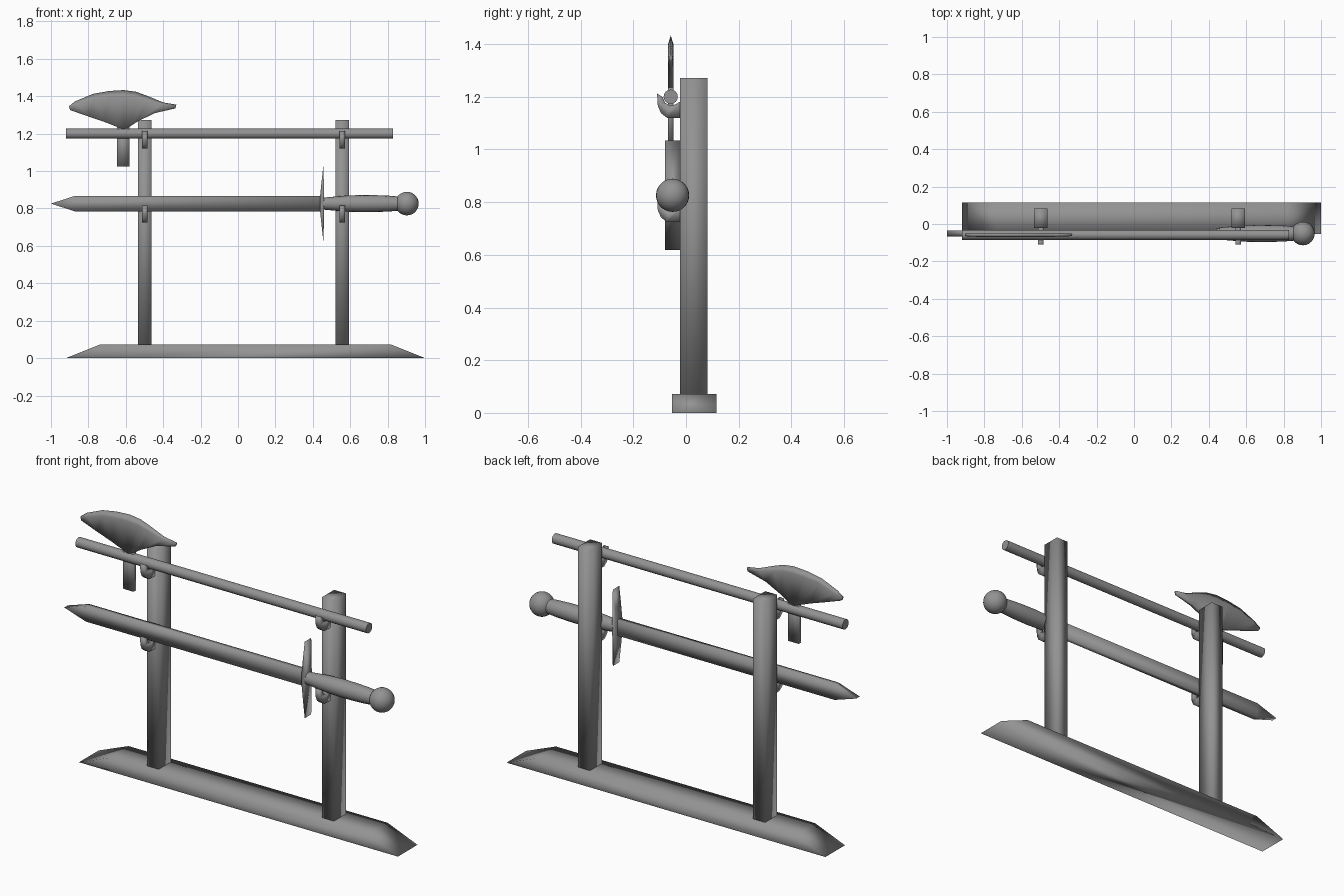
import bpy, bmesh, math
from mathutils import Vector, Matrix

if "Cube" in bpy.data.objects:
    bpy.data.objects.remove(bpy.data.objects["Cube"])

# Dark grey shared by every part
GREY = bpy.data.materials.new("dark_grey")
GREY.diffuse_color = (0.29, 0.29, 0.29, 1)
GREY.use_nodes = True
GREY.node_tree.nodes["Principled BSDF"].inputs["Base Color"].default_value = GREY.diffuse_color


def finish(name, bm, angle=None):
    """Turn a bmesh into an object; angle=None means fully smooth shading."""
    bmesh.ops.recalc_face_normals(bm, faces=bm.faces)
    me = bpy.data.meshes.new(name)
    bm.to_mesh(me)
    bm.free()
    me.materials.append(GREY)
    ob = bpy.data.objects.new(name, me)
    bpy.context.collection.objects.link(ob)
    bpy.ops.object.select_all(action='DESELECT')
    ob.select_set(True)
    bpy.context.view_layer.objects.active = ob
    if angle is None:
        bpy.ops.object.shade_smooth()
    else:
        bpy.ops.object.shade_smooth_by_angle(angle=math.radians(angle))
    return ob


def prism(name, points, start, end, axis='Y', angle=None):
    """Extrude an (x, z) profile along y, or a (y, z) profile along x."""
    bm = bmesh.new()
    place = (lambda a, b, d: (a, d, b)) if axis == 'Y' else (lambda a, b, d: (d, a, b))
    face = bm.faces.new([bm.verts.new(place(a, b, start)) for a, b in points])
    ext = bmesh.ops.extrude_face_region(bm, geom=[face])
    # keep the starting cap so the prism is closed
    if not face.is_valid:
        bm.faces.new([v for v in bm.verts][:len(points)])
    moved = [g for g in ext['geom'] if isinstance(g, bmesh.types.BMVert)]
    bmesh.ops.translate(bm, verts=moved, vec=place(0, 0, end - start))
    return finish(name, bm, angle)


def lathe_x(name, stations, y, z, sides=16):
    """Round part along x from (x, radius) stations."""
    bm = bmesh.new()
    rings = []
    for x, r in stations:
        rings.append([bm.verts.new((x, y + r * math.cos(2 * math.pi * i / sides),
                                    z + r * math.sin(2 * math.pi * i / sides)))
                      for i in range(sides)])
    for a, b in zip(rings, rings[1:]):
        for i in range(sides):
            j = (i + 1) % sides
            bm.faces.new((a[i], a[j], b[j], b[i]))
    bm.faces.new(rings[0])
    bm.faces.new(rings[-1])
    return finish(name, bm, 40)


# Base plank with sloped ends
prism("base", [(-0.92, 0), (1.0, 0), (0.82, 0.072), (-0.74, 0.072)], -0.053, 0.115)

# Posts, each with two J-shaped hooks
HOOK = [(-0.015, 0.0), (-0.072, 0.0), (-0.095, 0.018), (-0.107, 0.045), (-0.110, 0.093),
        (-0.088, 0.078), (-0.080, 0.058), (-0.062, 0.047), (-0.042, 0.050), (-0.015, 0.066)]
for side, x in (("left", -0.498), ("right", 0.557)):
    prism(side + "_post", [(x - 0.036, 0.065), (x + 0.036, 0.065),
                           (x + 0.036, 1.272), (x - 0.036, 1.272)], -0.022, 0.082)
    for level, z in (("upper", 1.12), ("lower", 0.724)):
        prism(f"{side}_{level}_hook", [(a, z + b) for a, b in HOOK],
              x - 0.015, x + 0.015, 'X')

# Axe shaft
lathe_x("axe_shaft", [(-0.92, 0.027), (0.83, 0.027)], -0.058, 1.20)

# Axe head: poll through the shaft, then a fan-shaped blade with a sharp edge
AXE_Y = -0.058
prism("axe_poll", [(-0.646, 1.024), (-0.581, 1.024), (-0.581, 1.25), (-0.646, 1.25)],
      AXE_Y - 0.010, AXE_Y + 0.010)
# columns: x at root, z at root, x at edge, z at edge, half thickness
COLUMNS = [(-0.898, 1.326, -0.904, 1.346, 0.007), (-0.80, 1.292, -0.872, 1.372, 0.010),
           (-0.72, 1.265, -0.775, 1.413, 0.011), (-0.646, 1.236, -0.69, 1.428, 0.011),
           (-0.613, 1.222, -0.61, 1.433, 0.011), (-0.581, 1.236, -0.545, 1.424, 0.011),
           (-0.535, 1.266, -0.485, 1.402, 0.011), (-0.445, 1.310, -0.40, 1.367, 0.010),
           (-0.335, 1.335, -0.33, 1.355, 0.007)]
bm = bmesh.new()
loops = []
for x0, z0, x1, z1, t in COLUMNS:
    xb, zb = x0 + 0.83 * (x1 - x0), z0 + 0.83 * (z1 - z0)
    loops.append([bm.verts.new(p) for p in (
        (x0, AXE_Y - t, z0), (xb, AXE_Y - t, zb), (x1, AXE_Y, z1),
        (xb, AXE_Y + t, zb), (x0, AXE_Y + t, z0))])
for a, b in zip(loops, loops[1:]):
    for i in range(5):
        j = (i + 1) % 5
        bm.faces.new((a[i], a[j], b[j], b[i]))
bm.faces.new(loops[0])
bm.faces.new(loops[-1])
finish("axe_blade", bm)

# Sword: flat blade, curved guard, swelling grip and ball pommel
SY, SZ = -0.051, 0.826
prism("sword_blade", [(-1.0, SZ), (-0.87, SZ - 0.042), (0.45, SZ - 0.042),
                      (0.45, SZ + 0.042), (-0.87, SZ + 0.042)], SY - 0.015, SY + 0.015)
guard = [(0.457, SZ - 0.208), (0.461, SZ), (0.457, SZ + 0.208),
         (0.446, SZ + 0.11), (0.439, SZ + 0.04), (0.439, SZ - 0.04), (0.446, SZ - 0.11)]
prism("sword_guard", guard, SY - 0.028, SY + 0.028)
lathe_x("sword_grip", [(0.455, 0.032), (0.51, 0.037), (0.58, 0.043), (0.66, 0.046),
                       (0.74, 0.045), (0.81, 0.042), (0.87, 0.037)], SY, SZ)
bm = bmesh.new()
bmesh.ops.create_uvsphere(bm, u_segments=24, v_segments=14, radius=0.063,
                          matrix=Matrix.Translation(Vector((0.903, SY, SZ))))
finish("sword_pommel", bm)
